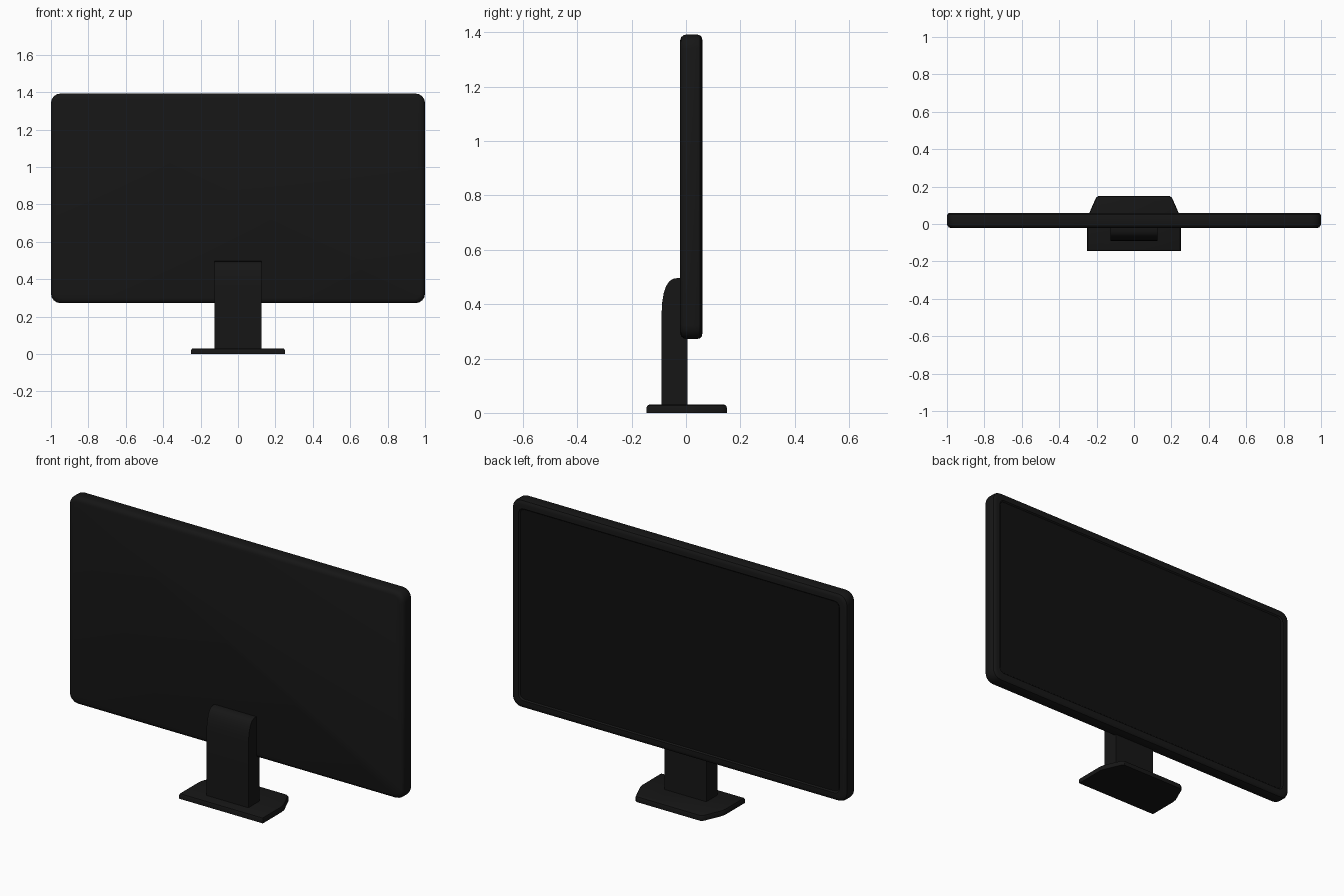
import bpy, bmesh, math
from mathutils import Vector

if "Cube" in bpy.data.objects:
    bpy.data.objects.remove(bpy.data.objects["Cube"])


def material(name, v):
    m = bpy.data.materials.new(name)
    m.diffuse_color = (v, v, v, 1)
    m.use_nodes = True
    m.node_tree.nodes["Principled BSDF"].inputs["Base Color"].default_value = m.diffuse_color
    return m


BODY = material("black_plastic", 0.008)
GLASS = material("dark_screen", 0.005)


def finish(bm, name, mat):
    bmesh.ops.recalc_face_normals(bm, faces=bm.faces[:])
    me = bpy.data.meshes.new(name)
    bm.to_mesh(me)
    bm.free()
    ob = bpy.data.objects.new(name, me)
    bpy.context.collection.objects.link(ob)
    me.materials.append(mat)
    bpy.ops.object.select_all(action='DESELECT')
    ob.select_set(True)
    bpy.context.view_layer.objects.active = ob
    bpy.ops.object.shade_smooth_by_angle(angle=math.radians(30))
    return ob


def rounded_rect(hx, z0, z1, r, y, seg=4):
    pts = []
    for cx, cz, a0 in ((hx - r, z1 - r, 0), (-hx + r, z1 - r, 90),
                       (-hx + r, z0 + r, 180), (hx - r, z0 + r, 270)):
        for i in range(seg + 1):
            a = math.radians(a0 + 90 * i / seg)
            pts.append((cx + r * math.cos(a), y, cz + r * math.sin(a)))
    return pts


def loft(rings, name, mat, cap_end=True):
    bm = bmesh.new()
    loops = [[bm.verts.new(p) for p in ring] for ring in rings]
    n = len(loops[0])
    for a, b in zip(loops, loops[1:]):
        for i in range(n):
            j = (i + 1) % n
            bm.faces.new((a[i], a[j], b[j], b[i]))
    bm.faces.new(loops[0])
    if cap_end:
        bm.faces.new(loops[-1])
    return finish(bm, name, mat)


def panel_ring(inset, y):
    r = max(0.05 - inset * 0.5, 0.02)
    return rounded_rect(1 - inset, 0.272 + inset, 1.392 - inset, r, y)


# Panel housing with softened rims and a recessed bezel on the screen side
loft([panel_ring(i, y) for i, y in (
    (0.022, -0.022), (0.010, -0.018), (0.003, -0.010), (0, 0.0), (0, 0.042),
    (0.003, 0.052), (0.010, 0.058), (0.020, 0.060), (0.042, 0.060),
    (0.048, 0.053))], "panel_housing", BODY)

# Screen glass
loft([panel_ring(0.049, 0.050), panel_ring(0.049, 0.0535)], "screen", GLASS)

# Neck: side profile with a rounded top, extruded across x
profile = [(0.005, 0.02), (-0.09, 0.02), (-0.09, 0.36), (-0.088, 0.405),
           (-0.082, 0.44), (-0.073, 0.467), (-0.061, 0.485), (-0.046, 0.494),
           (-0.03, 0.496), (-0.01, 0.496), (0.005, 0.49)]
loft([[(x, y, z) for y, z in profile] for x in (-0.125, 0.125)], "neck", BODY)

# Base foot: tapered plan with a small chamfer round its top
half = [(0.25, -0.145), (0.25, 0.02), (0.245, 0.045), (0.208, 0.13),
        (0.202, 0.142), (0.19, 0.15)]
plan = half + [(-x, y) for x, y in reversed(half)]


def base_ring(inset, z):
    return [(x * (1 - inset / 0.25), y * (1 - inset / 0.15), z) for x, y in plan]


loft([base_ring(0, 0), base_ring(0, 0.02), base_ring(0.003, 0.027),
      base_ring(0.009, 0.03)], "base", BODY)
